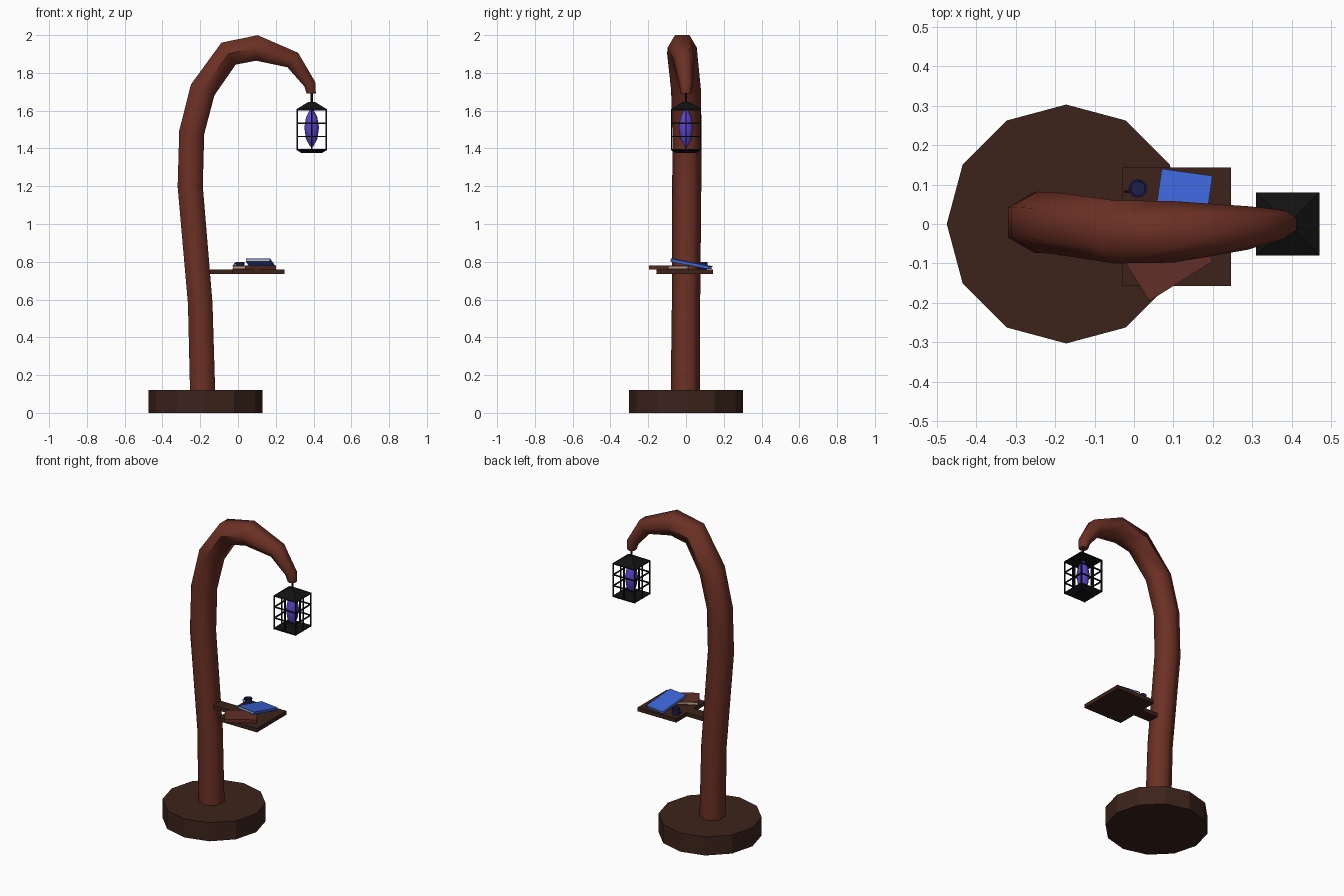
import bpy, bmesh, math
from mathutils import Vector, Matrix

if "Cube" in bpy.data.objects:
    bpy.data.objects.remove(bpy.data.objects["Cube"])


def mat(name, r, g, b):
    m = bpy.data.materials.new(name)
    m.diffuse_color = (r, g, b, 1)
    m.use_nodes = True
    m.node_tree.nodes["Principled BSDF"].inputs["Base Color"].default_value = m.diffuse_color
    return m


BARK = mat("red_wood", .15, .03, .018)
DARK = mat("dark_wood", .045, .017, .011)
IRON = mat("black_iron", .006, .006, .006)
GLOW = mat("violet", .11, .06, .6)
BLUE = mat("blue_cover", .045, .13, .68)
RED = mat("red_cover", .12, .028, .02)
PAGE = mat("paper", .55, .45, .32)
NAVY = mat("navy", .014, .013, .07)


def finish(name, bm, material, smooth=None):
    bmesh.ops.recalc_face_normals(bm, faces=bm.faces)
    me = bpy.data.meshes.new(name)
    bm.to_mesh(me)
    bm.free()
    ob = bpy.data.objects.new(name, me)
    bpy.context.collection.objects.link(ob)
    me.materials.append(material)
    if smooth:
        bpy.ops.object.select_all(action='DESELECT')
        ob.select_set(True)
        bpy.context.view_layer.objects.active = ob
        bpy.ops.object.shade_smooth_by_angle(angle=math.radians(smooth))
    return ob


def add_box(bm, lo, hi):
    c = [(a + b) / 2 for a, b in zip(lo, hi)]
    s = [b - a for a, b in zip(lo, hi)]
    bmesh.ops.create_cube(bm, size=1, matrix=Matrix.Translation(c) @ Matrix.Diagonal((*s, 1)))


def box(name, lo, hi, material, m=None):
    bm = bmesh.new()
    add_box(bm, lo, hi)
    if m:
        bm.transform(m)
    return finish(name, bm, material)


def skin(name, rings, material, smooth=None):
    """Join rings of points into a closed tube."""
    bm = bmesh.new()
    vs = [[bm.verts.new(p) for p in r] for r in rings]
    n = len(vs[0])
    for a, b in zip(vs, vs[1:]):
        for i in range(n):
            bm.faces.new((a[i], a[(i + 1) % n], b[(i + 1) % n], b[i]))
    bm.faces.new(vs[0])
    bm.faces.new(vs[-1])
    return finish(name, bm, material, smooth)


def lathe(name, cx, cy, profile, n, material, smooth=None, turn=0):
    rings = [[(cx + r * math.cos(turn + i * math.tau / n), cy + r * math.sin(turn + i * math.tau / n), z)
              for i in range(n)] for r, z in profile]
    return skin(name, rings, material, smooth)


# Round base
lathe("base", -.172, 0, [(.303, 0), (.303, .12)], 12, DARK)

# Curved six-sided trunk: x, y, z, radius
path = [(-.187, -.004, .10, .077), (-.2, 0, .58, .075), (-.253, .004, 1.2, .077),
        (-.245, .005, 1.485, .077), (-.187, 0, 1.71, .079), (-.05, -.02, 1.902, .08),
        (.1, -.02, 1.932, .078), (.29, -.01, 1.868, .055), (.38, 0, 1.74, .036), (.388, 0, 1.69, .028)]
pts = [Vector(p[:3]) for p in path]
rings = []
for i, p in enumerate(pts):
    t = Vector((0, 0, 0))
    if i > 0:
        t += (p - pts[i - 1]).normalized()
    if i < len(pts) - 1:
        t += (pts[i + 1] - p).normalized()
    t = Vector((0, 0, 1)) if i == 0 else (Vector((0, 0, -1)) if i == len(pts) - 1 else t)
    side = Vector((t.z, 0, -t.x)).normalized()
    rings.append([p + path[i][3] * (Vector((0, 1, 0)) * math.cos(k * math.pi / 3)
                                    + side * math.sin(k * math.pi / 3)) for k in range(6)])
skin("trunk", rings, BARK, 62)

# Shelf and its bracket
box("shelf", (-.03, -.157, .735), (.246, .143, .76), DARK)
box("shelf_bracket", (-.155, -.037, .735), (-.03, .037, .76), DARK)


# Books: covers, pages and a spine
def book(name, w, d, h, m, cover, spine):
    x, y, t = w / 2, d / 2, .004
    box(name + "_lower_cover", (-x, -y, 0), (x, y, t), cover, m)
    box(name + "_upper_cover", (-x, -y, h - t), (x, y, h), cover, m)
    lo, hi = [-x + .003, -y + .003, t], [x - .003, y - .003, h - t]
    box(name + "_pages", lo, hi, PAGE, m)
    if spine == "right":
        box(name + "_spine", (x - t, -y, t), (x, y, h - t), cover, m)
    else:
        box(name + "_spine", (-x, -y, t), (x, -y + t, h - t), cover, m)


book("red_book", .19, .13, .02,
     Matrix.Translation((.085, -.09, .76)) @ Matrix.Rotation(math.radians(32), 4, 'Z'), RED, "front")
book("blue_book", .13, .208, .016,
     Matrix.Translation((.12, .027, .781)) @ Matrix.Rotation(math.radians(-8), 4, 'Z')
     @ Matrix.Rotation(math.radians(-11), 4, 'X'), BLUE, "right")

# Mug with handle
lathe("mug", .01, .09, [(.022, .76), (.024, .80), (.019, .80), (.018, .77)], 12, NAVY, 40)
arc = [math.pi * (.5 + k / 6) for k in range(7)]
rings = []
for a in arc:
    d = Vector((math.cos(a), 0, math.sin(a)))
    c = Vector((-.011, .082, .78)) + d * .011
    rings.append([c + .003 * (d * math.cos(j * math.pi / 2) + Vector((0, math.sin(j * math.pi / 2), 0)))
                  for j in range(4)])
skin("mug_handle", rings, NAVY, 60)

# Lantern: rod, roof, floor, cage bars
L, H, B = .39, .08, .0035
Q = math.sqrt(2)
lathe("lantern_rod", L, 0, [(.006, 1.64), (.006, 1.70)], 6, IRON)
lathe("lantern_roof", L, 0, [(H * Q, 1.602), (H * Q, 1.608), (.018 * Q, 1.646)], 4, IRON, turn=math.pi / 4)
lathe("lantern_floor", L, 0, [(.055 * Q, 1.376), (H * Q, 1.392), (H * Q, 1.398)], 4, IRON, turn=math.pi / 4)
bm = bmesh.new()
e = H - B
for sx in (-1, 0, 1):
    for sy in (-1, 0, 1):
        if sx or sy:
            x, y = L + sx * e, sy * e
            add_box(bm, (x - B, y - B, 1.39), (x + B, y + B, 1.605))
for z in (1.463, 1.534):
    for s in (-e, e):
        add_box(bm, (L - H, s - B, z - B), (L + H, s + B, z + B))
        add_box(bm, (L + s - B, -H, z - B), (L + s + B, H, z + B))
finish("lantern_cage", bm, IRON)

# Glowing crystal inside
lathe("lantern_crystal", L, 0, [(.008, 1.41), (.03, 1.45), (.039, 1.51), (.03, 1.565), (.008, 1.608)],
      8, GLOW, 50)
